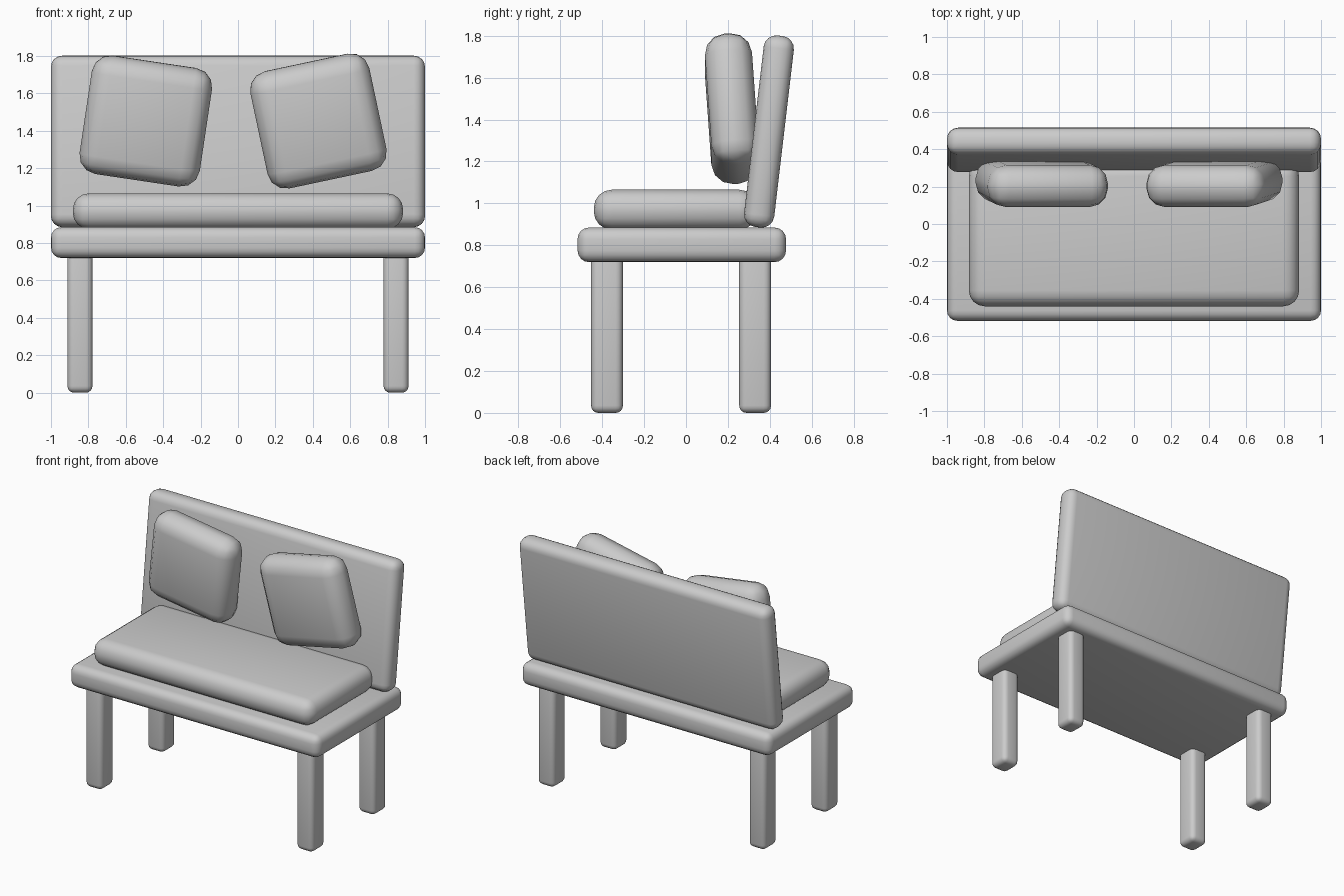
import bpy
from math import radians

if "Cube" in bpy.data.objects:
    bpy.data.objects.remove(bpy.data.objects["Cube"])

grey = bpy.data.materials.new("plain_grey")
grey.diffuse_color = (0.6, 0.6, 0.6, 1)
grey.use_nodes = True
grey.node_tree.nodes["Principled BSDF"].inputs["Base Color"].default_value = grey.diffuse_color


def rounded_box(name, size, loc, bevel, segments=4, rot=(0, 0, 0)):
    """Soft-edged block of the given size, centred on loc."""
    bpy.ops.mesh.primitive_cube_add(size=1, location=loc)
    ob = bpy.context.object
    ob.name = name
    ob.scale = size
    bpy.ops.object.transform_apply(location=False, rotation=False, scale=True)
    ob.rotation_euler = [radians(a) for a in rot]
    mod = ob.modifiers.new("round_edges", 'BEVEL')
    mod.width = bevel
    mod.segments = segments
    bpy.ops.object.modifier_apply(modifier=mod.name)
    bpy.ops.object.shade_smooth_by_angle(angle=radians(35))
    ob.data.materials.append(grey)
    return ob


# Seat board
rounded_box("seat", (2.0, 0.995, 0.165), (0, -0.02, 0.802), 0.055)

# Four legs, rising into the seat
for y, end in ((-0.377, "front"), (0.33, "back")):
    for x, side in ((-0.845, "left"), (0.845, "right")):
        rounded_box(f"{end}_leg_{side}", (0.134, 0.152, 0.77), (x, y, 0.385), 0.035)

# Leaning backrest
rounded_box("backrest", (2.0, 0.145, 0.92), (0, 0.396, 1.343), 0.06, rot=(-6.7, 0, 0))

# Seat cushion
rounded_box("seat_cushion", (1.766, 0.78, 0.19), (0, -0.05, 0.97), 0.085)

# Two loose pillows, twisted and tipped slightly forward
for name, x, twist in (("left_pillow", -0.493, 8.5), ("right_pillow", 0.43, -12)):
    rounded_box(name, (0.65, 0.225, 0.64), (x, 0.218, 1.452), 0.1, 3, rot=(4, twist, 0))
